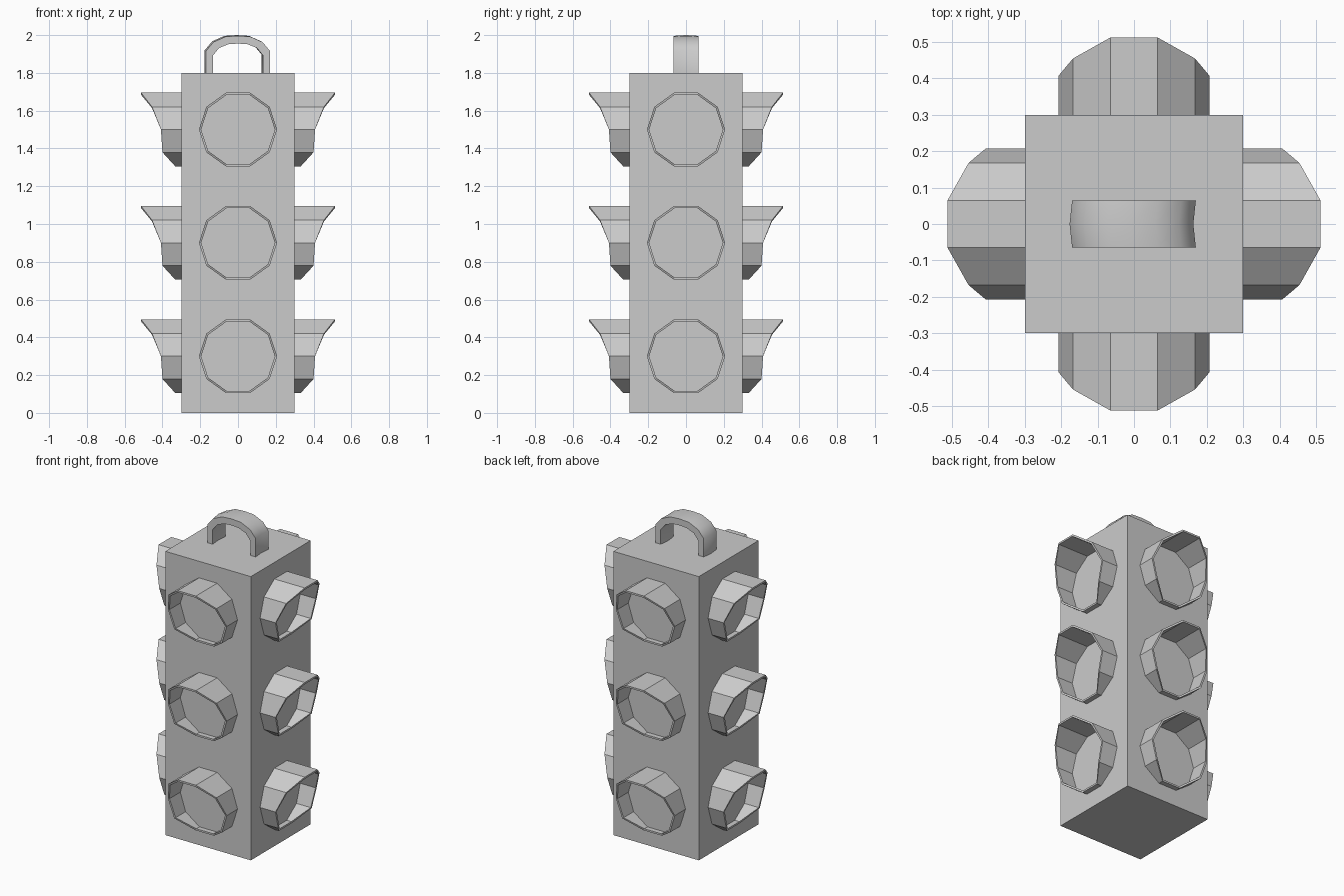
import bpy, bmesh
from math import cos, sin, pi, radians
from mathutils import Matrix

if "Cube" in bpy.data.objects:
    bpy.data.objects.remove(bpy.data.objects["Cube"])


def make_object(name, verts, faces):
    mesh = bpy.data.meshes.new(name)
    mesh.from_pydata(verts, [], faces)
    bm = bmesh.new()
    bm.from_mesh(mesh)
    bmesh.ops.recalc_face_normals(bm, faces=bm.faces)
    bm.to_mesh(mesh)
    bm.free()
    ob = bpy.data.objects.new(name, mesh)
    bpy.context.collection.objects.link(ob)
    return ob


# Housing
bpy.ops.mesh.primitive_cube_add(size=1, location=(0, 0, 0.9))
housing = bpy.context.object
housing.name = "housing"
housing.scale = (0.6, 0.6, 1.8)

# Ten-sided visor tube, long at the top and cut back at the bottom
N = 10
REACH = {2: 0.513, 1: 0.455, 0: 0.408, -1: 0.40, -2: 0.332}
STEPS = [0, 1, 2, 2, 1, 0, -1, -2, -2, -1]
R_OUT, R_IN, BACK = 0.207, 0.195, 0.295


def ring(radius, front):
    return [(radius * cos(2 * pi * i / N),
             -(REACH[STEPS[i]] if front else BACK),
             radius * 0.99 * sin(2 * pi * i / N)) for i in range(N)]


visor_verts = ring(R_OUT, False) + ring(R_OUT, True) + ring(R_IN, True) + ring(R_IN, False)
visor_faces = [(r * N + i, r * N + (i + 1) % N,
                (r + 1) % 4 * N + (i + 1) % N, (r + 1) % 4 * N + i)
               for r in range(4) for i in range(N)]

# Three visors on each of the four sides
for side in range(4):
    for row, z in enumerate((0.3, 0.9, 1.5)):
        visor = make_object(f"visor_{side}_{row}", visor_verts, visor_faces)
        visor.matrix_world = Matrix.Translation((0, 0, z)) @ Matrix.Rotation(radians(90 * side), 4, 'Z')

# Carrying handle: arch profile swept over three slices, the middle one slightly shifted
outer_half = [(0.17, 1.795), (0.17, 1.915), (0.13, 1.963), (0.065, 1.992)]
inner_half = [(0.132, 1.795), (0.132, 1.893), (0.10, 1.932), (0.05, 1.952)]


def arch(half, top):
    return [(-x, z) for x, z in half] + [(0, top)] + [(x, z) for x, z in reversed(half)]


profile = arch(outer_half, 1.996) + arch(inner_half, 1.955)[::-1]
n, m = len(profile), len(profile) // 2
verts = [(x + dx, y, z + (dz if z > 1.8 else 0))
         for y, dx, dz in ((-0.065, 0, 0), (0, -0.007, 0.004), (0.065, 0, 0))
         for x, z in profile]
faces = [(s * n + i, s * n + (i + 1) % n, (s + 1) * n + (i + 1) % n, (s + 1) * n + i)
         for s in range(2) for i in range(n)]
for s in (0, 2):
    faces += [(s * n + i, s * n + i + 1, s * n + n - 2 - i, s * n + n - 1 - i) for i in range(m - 1)]
handle = make_object("handle", verts, faces)
bpy.ops.object.select_all(action='DESELECT')
bpy.context.view_layer.objects.active = handle
handle.select_set(True)
bpy.ops.object.shade_smooth_by_angle(angle=radians(40))
